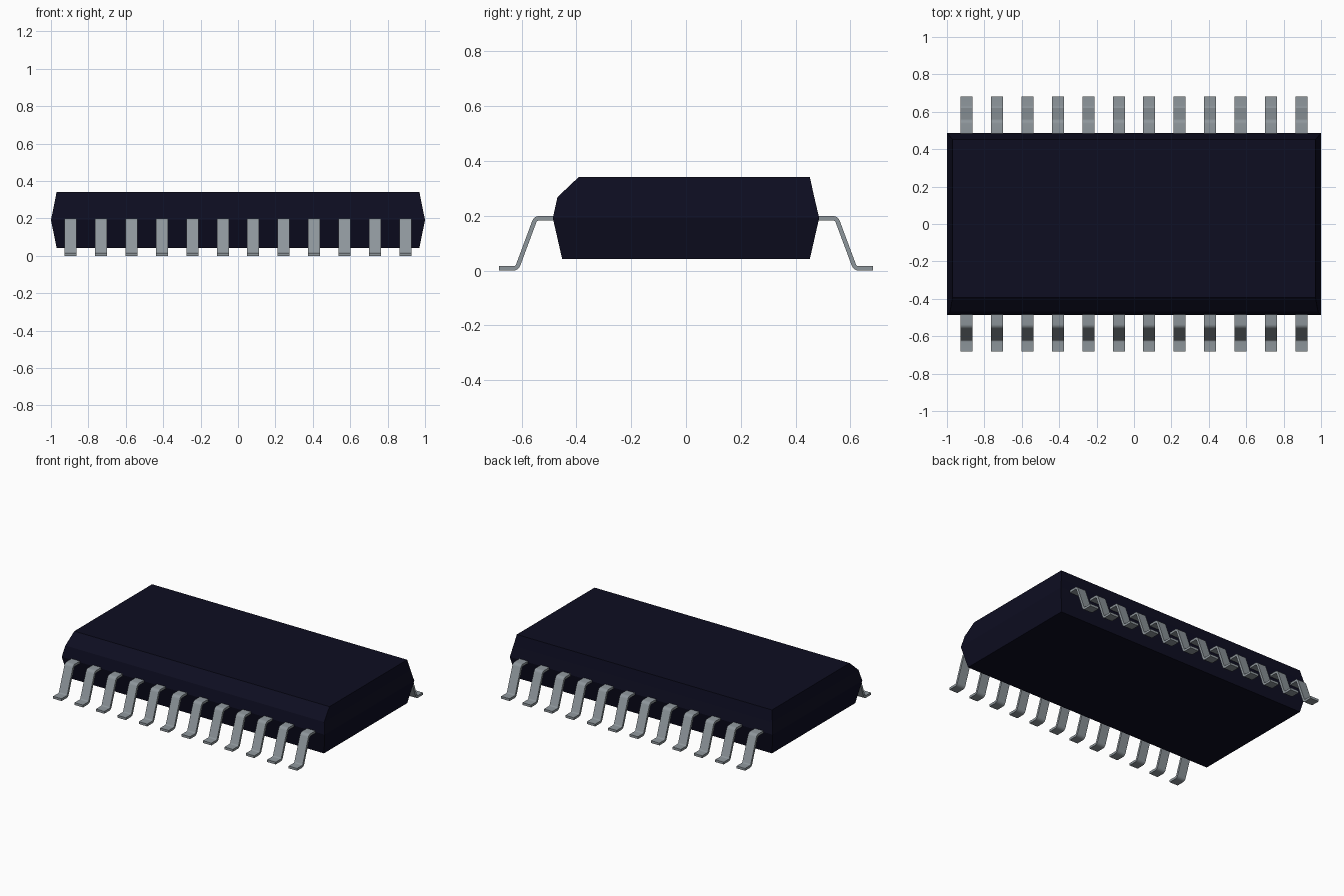
import bpy
import bmesh
import math
from mathutils import Vector

cube = bpy.data.objects.get("Cube")
if cube:
    bpy.data.objects.remove(cube, do_unlink=True)


def make_material(name, rgb, metallic=0.0):
    mat = bpy.data.materials.new(name)
    mat.use_nodes = True
    mat.diffuse_color = (*rgb, 1)
    bsdf = next(n for n in mat.node_tree.nodes if n.type == 'BSDF_PRINCIPLED')
    bsdf.inputs["Base Color"].default_value = (*rgb, 1)
    return mat


def loft(name, rings, mat):
    """Mesh through matching closed rings, capped at both ends."""
    bm = bmesh.new()
    loops = [[bm.verts.new(p) for p in ring] for ring in rings]
    n = len(loops[0])
    for a, b in zip(loops, loops[1:]):
        for i in range(n):
            j = (i + 1) % n
            bm.faces.new((a[i], a[j], b[j], b[i]))
    bm.faces.new(loops[0][::-1])
    bm.faces.new(loops[-1])
    bmesh.ops.recalc_face_normals(bm, faces=bm.faces)
    mesh = bpy.data.meshes.new(name)
    bm.to_mesh(mesh)
    bm.free()
    mesh.materials.append(mat)
    return mesh


def add_object(name, mesh):
    obj = bpy.data.objects.new(name, mesh)
    bpy.context.collection.objects.link(obj)
    return obj


def fillet(points, radius, steps=4):
    """Round the inner corners of a 2D path."""
    path = [points[0]]
    for prev, p, nxt in zip(points, points[1:], points[2:]):
        a, b = (prev - p).normalized(), (nxt - p).normalized()
        half = a.angle(b) / 2
        centre = p + (a + b).normalized() * radius / math.sin(half)
        start = p + a * radius / math.tan(half) - centre
        end = p + b * radius / math.tan(half) - centre
        for k in range(steps + 1):
            path.append(centre + start.lerp(end, k / steps).normalized() * radius)
    return path + [points[-1]]


black = make_material("body black", (0.004, 0.004, 0.015))
metal = make_material("lead grey", (0.27, 0.305, 0.33))

# Moulded body: half width, front y, back y and height of each level
levels = [(0.97, -0.452, 0.452, 0.043),
          (1.00, -0.486, 0.486, 0.192),
          (0.984, -0.469, 0.468, 0.268),
          (0.97, -0.392, 0.452, 0.341)]
rings = [[(-x, f, z), (x, f, z), (x, b, z), (-x, b, z)] for x, f, b, z in levels]
add_object("body", loft("body", rings, black))

# Gull-wing lead: a bent strip of constant thickness
WIDTH, THICK = 0.064, 0.016
corners = [Vector(p) for p in ((0.47, 0.191), (0.549, 0.191),
                               (0.617, 0.008), (0.683, 0.008))]
path = fillet(corners, 0.018)
sections = []
for i, p in enumerate(path):
    d_in = (p - path[max(i - 1, 0)]).normalized()
    d_out = (path[min(i + 1, len(path) - 1)] - p).normalized()
    d = (d_in + d_out).normalized()
    off = Vector((-d.y, d.x)) * THICK / 2
    lo, hi = p - off, p + off
    w = WIDTH / 2
    sections.append([(-w, lo.x, lo.y), (w, lo.x, lo.y), (w, hi.x, hi.y), (-w, hi.x, hi.y)])
lead_mesh = loft("lead", sections, metal)

# Twelve leads along each long side
COUNT, PITCH = 12, 0.1628
for side, turn in (("back", 0.0), ("front", math.pi)):
    for i in range(COUNT):
        lead = add_object(f"lead_{side}_{i + 1:02d}", lead_mesh)
        lead.location.x = (i - (COUNT - 1) / 2) * PITCH
        lead.rotation_euler.z = turn

# Smooth bends with crisp strip edges
bpy.ops.object.select_all(action='DESELECT')
lead.select_set(True)
bpy.context.view_layer.objects.active = lead
bpy.ops.object.shade_smooth_by_angle(angle=math.radians(35))
